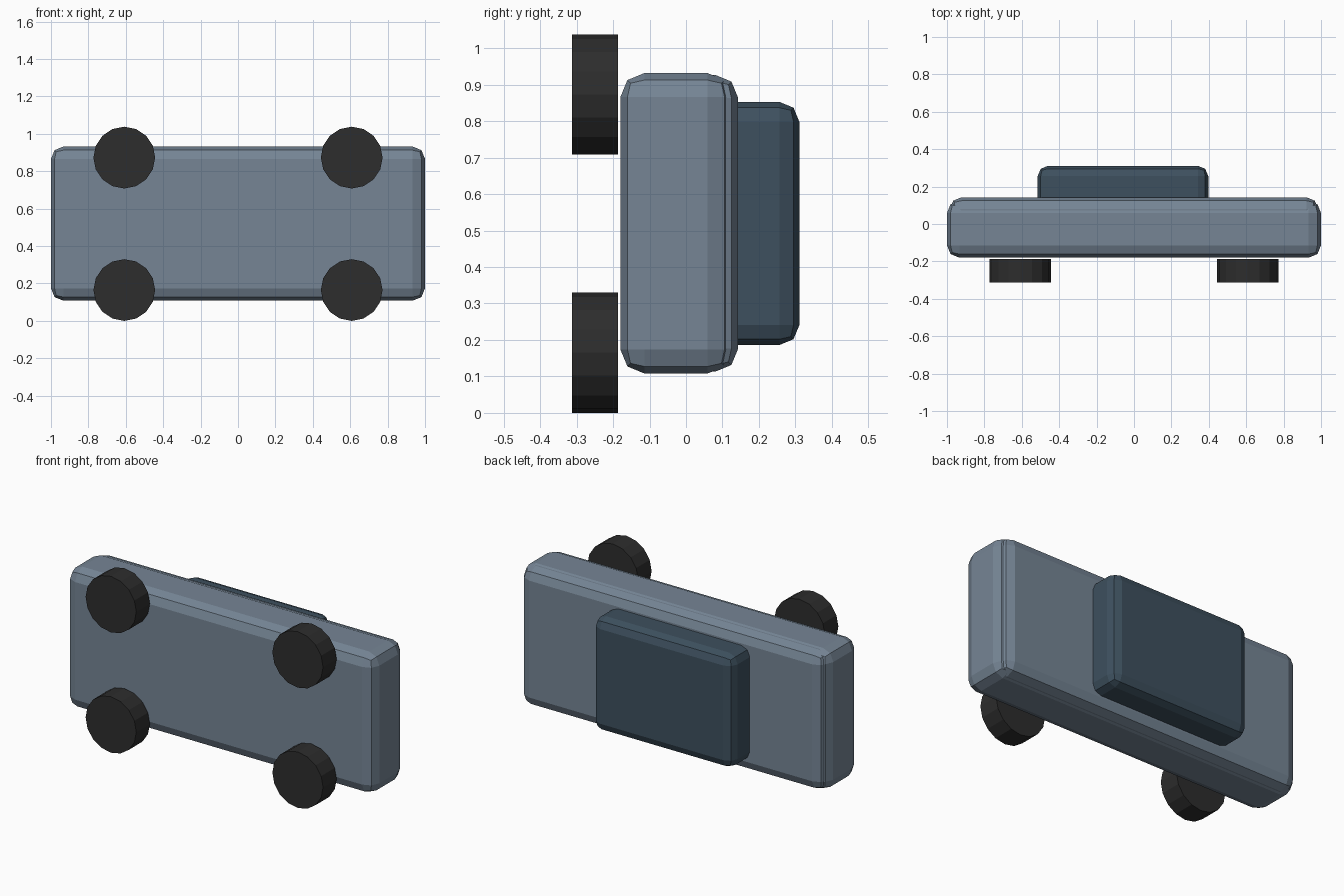
import bpy
import math

if "Cube" in bpy.data.objects:
    bpy.data.objects.remove(bpy.data.objects["Cube"])


def material(name, rgb):
    m = bpy.data.materials.new(name)
    m.diffuse_color = (*rgb, 1)
    m.use_nodes = True
    m.node_tree.nodes["Principled BSDF"].inputs["Base Color"].default_value = m.diffuse_color
    return m


paint = material("grey blue paint", (0.18, 0.235, 0.30))
glass = material("dark cabin blue", (0.047, 0.08, 0.112))
rubber = material("black rubber", (0.026, 0.026, 0.026))


def rounded_box(name, lo, hi, bevel, mat):
    """Box between two corners with two-step rounded edges."""
    centre = [(a + b) / 2 for a, b in zip(lo, hi)]
    bpy.ops.mesh.primitive_cube_add(size=1, location=centre)
    ob = bpy.context.object
    ob.name = name
    ob.scale = [b - a for a, b in zip(lo, hi)]
    bpy.ops.object.transform_apply(location=False, rotation=False, scale=True)
    mod = ob.modifiers.new("rounded edges", "BEVEL")
    mod.width = bevel
    mod.segments = 2
    ob.data.materials.append(mat)
    return ob


# Main body, with a slightly smaller deck standing just proud of it
rounded_box("body", (-1, -0.18, 0.108), (1, 0.125, 0.932), 0.066, paint)
rounded_box("deck", (-0.985, -0.02, 0.113), (0.985, 0.143, 0.927), 0.063, paint)

# Cabin, set off-centre on the deck
rounded_box("cabin", (-0.515, 0.0, 0.186), (0.397, 0.311, 0.853), 0.055, glass)

# Four wheels with their axles along y
for side, z in (("lower", 0.165), ("upper", 0.873)):
    for end, x in (("left", -0.608), ("right", 0.608)):
        bpy.ops.mesh.primitive_cylinder_add(
            vertices=16, radius=0.165, depth=0.126,
            location=(x, -0.25, z), rotation=(math.pi / 2, 0, 0))
        wheel = bpy.context.object
        wheel.name = f"{side}_{end}_wheel"
        wheel.data.materials.append(rubber)
